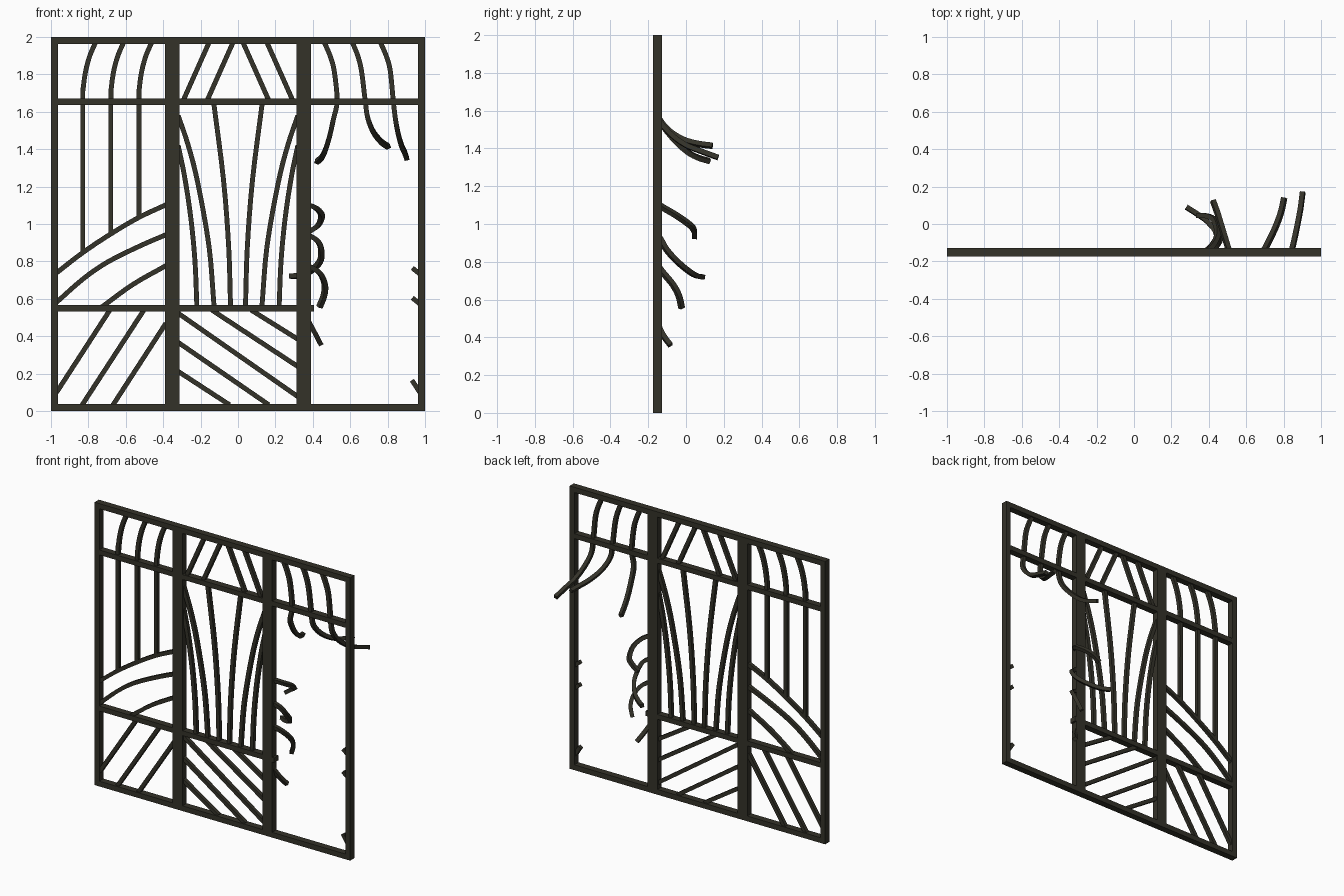
import bpy, bmesh
from mathutils import Vector

iron = bpy.data.materials.new("dark_iron")
iron.diffuse_color = (0.034, 0.032, 0.022, 1)
Y = -0.151          # middle plane of the grille
DEPTH = 0.047       # frame depth
BAR = 0.026         # bar thickness


def finish(bm, name):
    bmesh.ops.recalc_face_normals(bm, faces=bm.faces)
    me = bpy.data.meshes.new(name)
    bm.to_mesh(me)
    bm.free()
    me.materials.append(iron)
    ob = bpy.data.objects.new(name, me)
    bpy.context.collection.objects.link(ob)
    return ob


def box(name, x0, x1, z0, z1, depth=DEPTH):
    bm = bmesh.new()
    bmesh.ops.create_cube(bm, size=1)
    for v in bm.verts:
        v.co = Vector(((x0 + x1) / 2 + v.co.x * (x1 - x0), Y + v.co.y * depth,
                       (z0 + z1) / 2 + v.co.z * (z1 - z0)))
    return finish(bm, name)


def smooth_path(pts, n=4):
    """Catmull-Rom through the points."""
    if len(pts) < 3:
        return pts
    p = [2 * pts[0] - pts[1]] + pts + [2 * pts[-1] - pts[-2]]
    out = []
    for i in range(1, len(p) - 2):
        a, b, c, d = p[i - 1:i + 3]
        for k in range(n):
            t = k / n
            out.append(0.5 * (2 * b + (c - a) * t + (2 * a - 5 * b + 4 * c - d) * t * t
                              + (3 * b - a - 3 * c + d) * t ** 3))
    return out + [pts[-1]]


def bar(name, *points):
    """Square bar swept along (x, z) or (x, z, y) points."""
    pts = smooth_path([Vector((p[0], p[2] if len(p) > 2 else Y, p[1])) for p in points])
    bm = bmesh.new()
    normal = Vector((0, 1, 0))
    prev = None
    h = BAR / 2
    for i, p in enumerate(pts):
        t = (pts[min(i + 1, len(pts) - 1)] - pts[max(i - 1, 0)]).normalized()
        normal = (normal - t * normal.dot(t)).normalized()
        side = t.cross(normal)
        ring = [bm.verts.new(p + normal * a * h + side * b * h)
                for a, b in ((-1, -1), (-1, 1), (1, 1), (1, -1))]
        if prev:
            for k in range(4):
                bm.faces.new((prev[k], prev[k - 1], ring[k - 1], ring[k]))
        else:
            bm.faces.new(ring)
        prev = ring
    bm.faces.new(prev)
    return finish(bm, name)


# outer frame, posts and rails
box("top_frame", -1, 1, 1.963, 2)
box("bottom_frame", -1, 1, 0, 0.037)
for s, n in ((-1, "left"), (1, "right")):
    box(n + "_frame", *sorted((s, s * 0.963)), 0.037, 1.963)
    box(n + "_post", *sorted((s * 0.39, s * 0.312)), 0.037, 1.963)
for n, a, b in (("left", -0.963, -0.39), ("middle", -0.312, 0.312), ("right", 0.39, 0.963)):
    box(n + "_upper_rail", a, b, 1.637, 1.672)
box("left_lower_rail", -0.963, -0.39, 0.533, 0.568)
box("middle_lower_rail", -0.312, 0.312, 0.533, 0.568)
box("lower_rail_stub", 0.39, 0.405, 0.533, 0.568)

# left panel: hooked stems, sweeping arcs, lower diagonals
for x, z in ((-0.83, 0.85), (-0.68, 0.945), (-0.53, 1.03)):
    bar("left_stem", (x + 0.068, 1.97), (x + 0.038, 1.9), (x + 0.016, 1.82), (x + 0.003, 1.73),
        (x, 1.64), (x, z))
bar("left_arc", (-0.975, 0.735), (-0.83, 0.847), (-0.68, 0.947), (-0.53, 1.035), (-0.38, 1.105))
bar("left_arc", (-0.975, 0.577), (-0.83, 0.705), (-0.7, 0.795), (-0.53, 0.88), (-0.38, 0.945))
bar("left_arc", (-0.73, 0.555), (-0.56, 0.678), (-0.38, 0.78))
for a, b in (((-0.97, 0.1), (-0.685, 0.54)), ((-0.835, 0.03), (-0.503, 0.54)),
             ((-0.67, 0.03), (-0.385, 0.47))):
    bar("left_diagonal", a, b)

# middle panel: mirrored upper slants and flaring stems
for s in (-1, 1):
    for x in (0.155, 0.027):
        bar("upper_slant", (s * x, 1.97), (s * (x + 0.138), 1.66))
    bar("flare_outer", (s * 0.32, 1.42), (s * 0.285, 1.25), (s * 0.252, 1.03), (s * 0.23, 0.8),
        (s * 0.22, 0.56))
    bar("flare_middle", (s * 0.32, 1.58), (s * 0.266, 1.42), (s * 0.215, 1.22), (s * 0.155, 0.88),
        (s * 0.128, 0.56))
    bar("flare_inner", (s * 0.13, 1.65), (s * 0.078, 1.24), (s * 0.05, 0.88), (s * 0.04, 0.56))
for a, b in (((-0.32, 0.523), (0.32, 0.077)), ((-0.14, 0.54), (0.32, 0.238)),
             ((0.07, 0.54), (0.32, 0.384)), ((-0.32, 0.367), (0.165, 0.033)),
             ((-0.32, 0.212), (-0.045, 0.033))):
    bar("middle_diagonal", a, b)

# right panel: torn hanging bars bent backwards
bar("torn_hanging_bar", (0.462, 1.97), (0.492, 1.9), (0.514, 1.82), (0.53, 1.66),
    (0.51, 1.56, -0.145), (0.49, 1.47, -0.085), (0.467, 1.395, -0.01), (0.447, 1.355, 0.055),
    (0.422, 1.333, 0.125))
bar("torn_hanging_bar", (0.612, 1.97), (0.64, 1.9), (0.66, 1.82), (0.68, 1.66),
    (0.693, 1.57, -0.145), (0.722, 1.495, -0.09), (0.76, 1.445, -0.01), (0.788, 1.423, 0.07),
    (0.803, 1.414, 0.14))
bar("torn_hanging_bar", (0.762, 1.97), (0.792, 1.9), (0.814, 1.82), (0.83, 1.66),
    (0.842, 1.56, -0.145), (0.857, 1.48, -0.085), (0.874, 1.42, -0.005), (0.89, 1.385, 0.08),
    (0.902, 1.352, 0.17))

# torn arcs curling back from the right post
bar("torn_arc", (0.37, 1.105), (0.42, 1.083, -0.115), (0.447, 1.045, -0.05), (0.43, 0.995, 0.02),
    (0.39, 0.965, 0.043), (0.34, 0.93, 0.046))
bar("torn_arc", (0.37, 0.945), (0.425, 0.91, -0.13), (0.445, 0.86, -0.1), (0.438, 0.8, -0.045),
    (0.39, 0.75, 0.015), (0.335, 0.726, 0.055), (0.28, 0.72, 0.09))
bar("torn_arc", (0.37, 0.78), (0.435, 0.74, -0.12), (0.463, 0.68, -0.07), (0.46, 0.62, -0.038),
    (0.435, 0.555, -0.023))
bar("torn_diagonal", (0.38, 0.475), (0.415, 0.41, -0.12), (0.442, 0.358, -0.082))

# broken stubs on the right frame
for a, b in (((0.932, 0.765), (0.972, 0.733)), ((0.932, 0.605), (0.972, 0.573)),
             ((0.93, 0.165), (0.972, 0.1))):
    bar("frame_stub", a, b)
